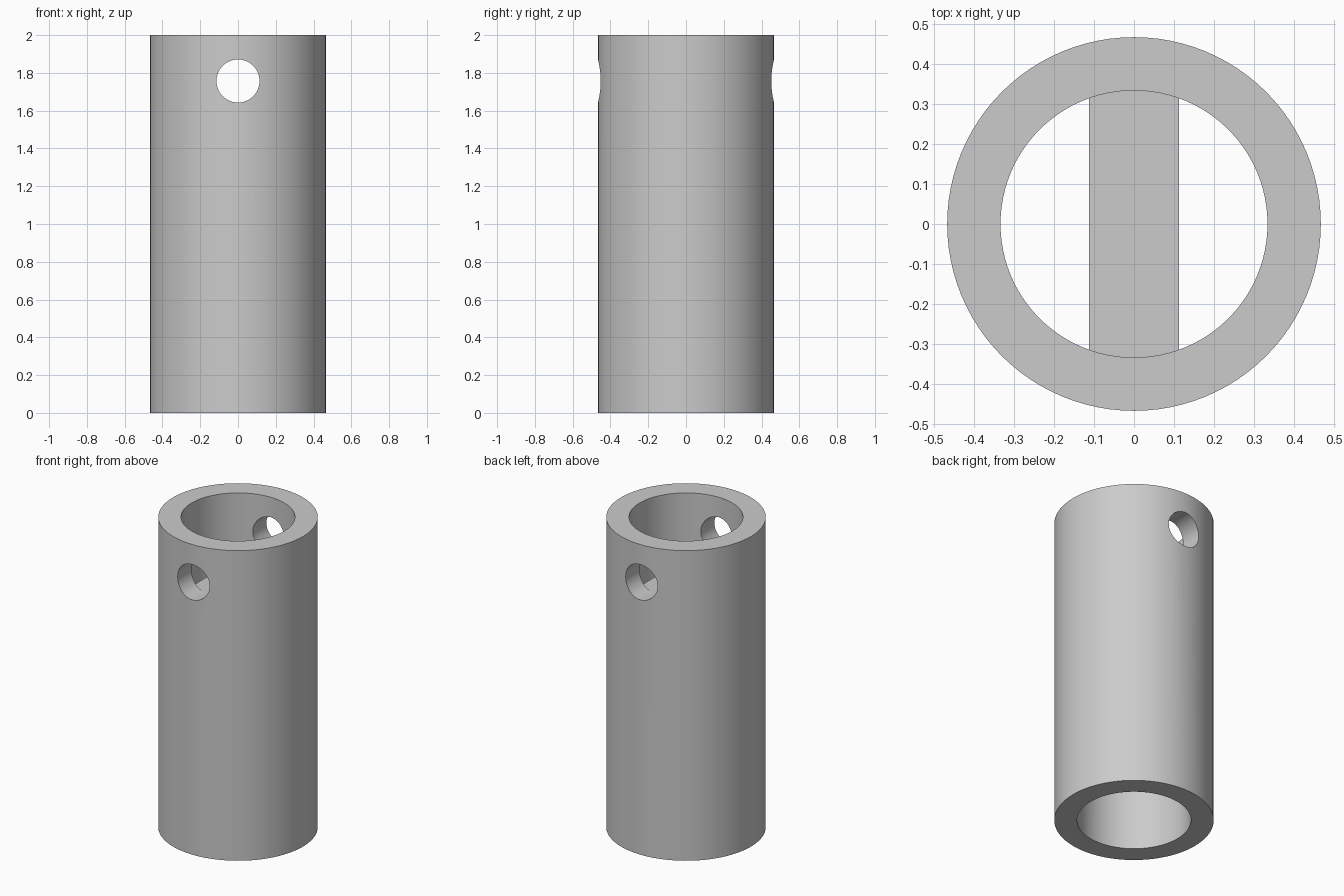
import bpy
from math import pi

if "Cube" in bpy.data.objects:
    bpy.data.objects.remove(bpy.data.objects["Cube"], do_unlink=True)

HEIGHT, OUTER, BORE = 2.0, 0.466, 0.333
HOLE_RADIUS, HOLE_Z = 0.114, 1.757
BAR_TOP, BAR_BOTTOM, BAR_HALF_WIDTH = 1.643, 1.49, 0.112

grey = bpy.data.materials.new("plain grey")
grey.use_nodes = True
colour = (0.6, 0.6, 0.6, 1)
grey.diffuse_color = colour
grey.node_tree.nodes["Principled BSDF"].inputs["Base Color"].default_value = colour


def cylinder(name, radius, depth, z, sides, tilt=0):
    bpy.ops.mesh.primitive_cylinder_add(vertices=sides, radius=radius, depth=depth,
                                        location=(0, 0, z), rotation=(tilt, 0, 0))
    obj = bpy.context.object
    obj.name = name
    obj.data.materials.append(grey)
    return obj


def cut(target, cutter):
    mod = target.modifiers.new("cut", "BOOLEAN")
    mod.operation = "DIFFERENCE"
    mod.solver = "EXACT"
    mod.object = cutter
    bpy.ops.object.select_all(action="DESELECT")
    target.select_set(True)
    bpy.context.view_layer.objects.active = target
    bpy.ops.object.modifier_apply(modifier=mod.name)
    bpy.data.objects.remove(cutter, do_unlink=True)


# Tube wall with a bore and a cross hole from front to back
tube = cylinder("tube", OUTER, HEIGHT, HEIGHT / 2, 96)
cut(tube, cylinder("bore_cutter", BORE, HEIGHT * 2, HEIGHT / 2, 96))
cut(tube, cylinder("cross_hole_cutter", HOLE_RADIUS, 2, HOLE_Z, 48, pi / 2))
bpy.ops.object.shade_smooth_by_angle(angle=pi / 6)

# Flat cross bar just under the hole, its ends set into the wall
bpy.ops.mesh.primitive_cube_add(size=1, location=(0, 0, (BAR_TOP + BAR_BOTTOM) / 2))
bar = bpy.context.object
bar.name = "cross_bar"
bar.scale = (BAR_HALF_WIDTH * 2, OUTER + BORE, BAR_TOP - BAR_BOTTOM)
bpy.ops.object.transform_apply(location=False, rotation=False, scale=True)
bar.data.materials.append(grey)
